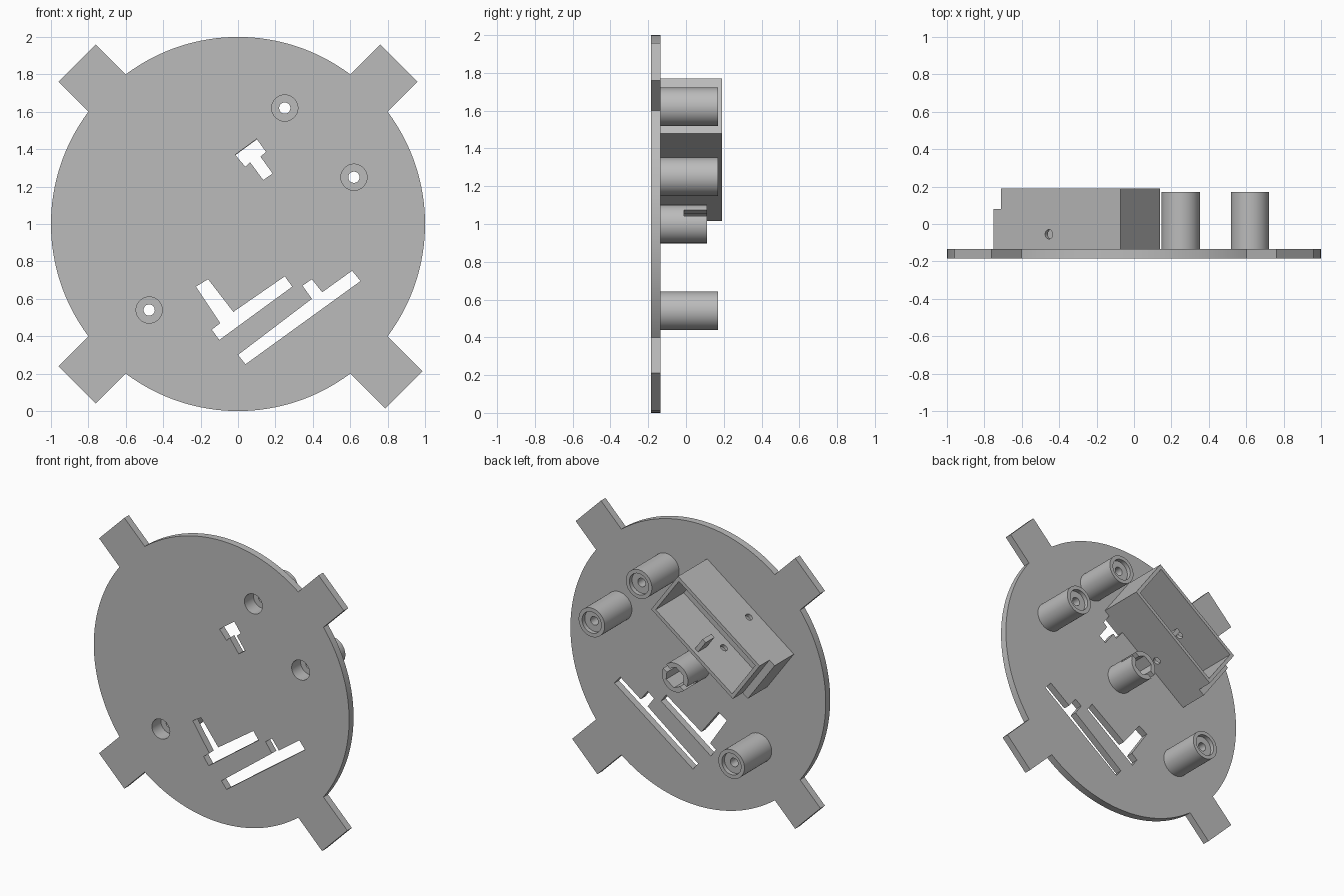
import bpy, bmesh, math
from mathutils import Vector

cube = bpy.data.objects.get("Cube")
if cube:
    bpy.data.objects.remove(cube)

grey = bpy.data.materials.new("plain_grey")
grey.use_nodes = True
COLOUR = (0.5, 0.5, 0.5, 1)
grey.diffuse_color = COLOUR
grey.node_tree.nodes["Principled BSDF"].inputs["Base Color"].default_value = COLOUR

FRONT, BACK = -0.185, -0.135          # plate faces
TILT = math.radians(36)
U = Vector((math.cos(TILT), math.sin(TILT)))    # along the box
W = Vector((math.sin(TILT), -math.cos(TILT)))   # across the box, downwards


def prism(name, points, y0, y1):
    """Extrude an (x, z) outline from y0 to y1."""
    bm = bmesh.new()
    face = bm.faces.new([bm.verts.new((p[0], y0, p[1])) for p in points])
    new = bmesh.ops.extrude_face_region(bm, geom=[face])["geom"]
    bmesh.ops.translate(bm, vec=(0, y1 - y0, 0),
                        verts=[v for v in new if isinstance(v, bmesh.types.BMVert)])
    bmesh.ops.recalc_face_normals(bm, faces=bm.faces)
    mesh = bpy.data.meshes.new(name)
    bm.to_mesh(mesh)
    bm.free()
    mesh.materials.append(grey)
    ob = bpy.data.objects.new(name, mesh)
    bpy.context.collection.objects.link(ob)
    return ob


def ring(centre, radius, sides=48, start=0.0):
    turn = 2 * math.pi / sides
    return [(centre[0] + radius * math.cos(start + i * turn),
             centre[1] + radius * math.sin(start + i * turn)) for i in range(sides)]


def slab(origin, u0, u1, w0, w1):
    """Rectangle outline in the tilted directions."""
    o = Vector(origin)
    return [o + U * u + W * w for u, w in ((u0, w0), (u1, w0), (u1, w1), (u0, w1))]


def combine(ob, other, operation="DIFFERENCE"):
    mod = ob.modifiers.new("combine", "BOOLEAN")
    mod.operation, mod.solver, mod.object = operation, "EXACT", other
    bpy.ops.object.select_all(action="DESELECT")
    bpy.context.view_layer.objects.active = ob
    ob.select_set(True)
    bpy.ops.object.modifier_apply(modifier=mod.name)
    bpy.data.objects.remove(other)


def cut(ob, points, y0, y1):
    combine(ob, prism("cutter", points, y0, y1))


# Round plate with four diagonal tabs, the lower right one longer
outline = []
HALF = 0.14
gap = math.asin(HALF)
for i, reach in enumerate((1.216, 1.216, 1.216, 1.255)):
    angle = math.pi / 4 + i * math.pi / 2
    out = Vector((math.cos(angle), math.sin(angle)))
    side = Vector((-out.y, out.x))
    hub = Vector((0, 1))
    outline += [hub + out * reach - side * HALF, hub + out * reach + side * HALF]
    steps = 32
    for k in range(steps + 1):
        a = angle + gap + (math.pi / 2 - 2 * gap) * k / steps
        outline.append(hub + Vector((math.cos(a), math.sin(a))))
plate = prism("plate", outline, FRONT, BACK)

# Slots through the plate
slots = (
    [(-.015, 1.37), (.10, 1.455), (.15, 1.385), (.12, 1.36),
     (.185, 1.27), (.135, 1.235), (.065, 1.33), (.04, 1.305)],
    [(-.225, .665), (-.16, .705), (-.025, .53), (.25, .72),
     (.29, .665), (-.10, .38), (-.14, .435), (-.095, .47)],
    [(0, .30), (.04, .25), (.655, .695), (.61, .75),
     (.45, .635), (.395, .705), (.345, .67), (.395, .60)],
)
for points in slots:
    cut(plate, points, FRONT - 0.05, BACK + 0.05)

# Screw bosses, recessed at both ends
TOP = 0.17
for i, c in enumerate(((.25, 1.62), (.62, 1.25), (-.475, .54))):
    boss = prism(f"screw_boss_{i + 1}", ring(c, 0.102), BACK, TOP)
    cut(plate, ring(c, 0.07), FRONT - 0.05, BACK + 0.05)
    cut(boss, ring(c, 0.07), BACK - 0.05, BACK + 0.05)
    cut(boss, ring(c, 0.075), TOP - 0.03, TOP + 0.05)
    cut(boss, ring(c, 0.03), BACK - 0.1, TOP + 0.1)

# Central boss with a hexagonal socket and a slot across its rim
hub = (0.01, 1.0)
socket = prism("hex_socket_boss", ring(hub, 0.102), BACK, 0.11)
cut(socket, ring(hub, 0.075, 6, TILT), -0.09, 0.2)
cut(socket, slab(hub, -0.2, 0.2, -0.02, 0.02), -0.01, 0.2)

# Tilted box, open at the back
corner = (-0.71, 1.305)
LENGTH, WIDTH, WALL, RIM = 0.79, 0.358, 0.025, 0.19
box = prism("box", slab(corner, 0, LENGTH, 0, WIDTH), BACK, RIM)
cut(box, slab(corner, WALL, LENGTH - WALL, WALL, WIDTH - WALL), BACK + 0.01, RIM + 0.1)

# Cross hole through both long walls
pin = prism("cutter", ring((0, 0), 0.025, 24), -0.5, 0.5)
spot = Vector(corner) + U * 0.315 + W * WIDTH / 2
pin.rotation_euler = (0, -TILT + math.pi, 0)
pin.rotation_euler = Vector((W.x, 0, W.y)).to_track_quat("Y", "Z").to_euler()
pin.location = (spot.x, -0.055, spot.y)
bpy.context.view_layer.update()
combine(box, pin)

# Low step on the end of the box, and a small rib inside it
prism("box_end_step", slab(corner, -0.05, 0, 0, WIDTH), BACK, 0.08)
prism("box_inner_rib", slab(corner, 0.38, 0.41, WIDTH - WALL - 0.1, WIDTH - WALL),
      0.06, 0.16)

# Smooth the round walls, keep the edges sharp
bpy.ops.object.select_all(action="DESELECT")
for ob in bpy.context.collection.objects:
    if ob.type == "MESH" and ob.data.materials and ob.data.materials[0] == grey:
        ob.select_set(True)
        bpy.context.view_layer.objects.active = ob
bpy.ops.object.shade_smooth_by_angle(angle=math.radians(30))
